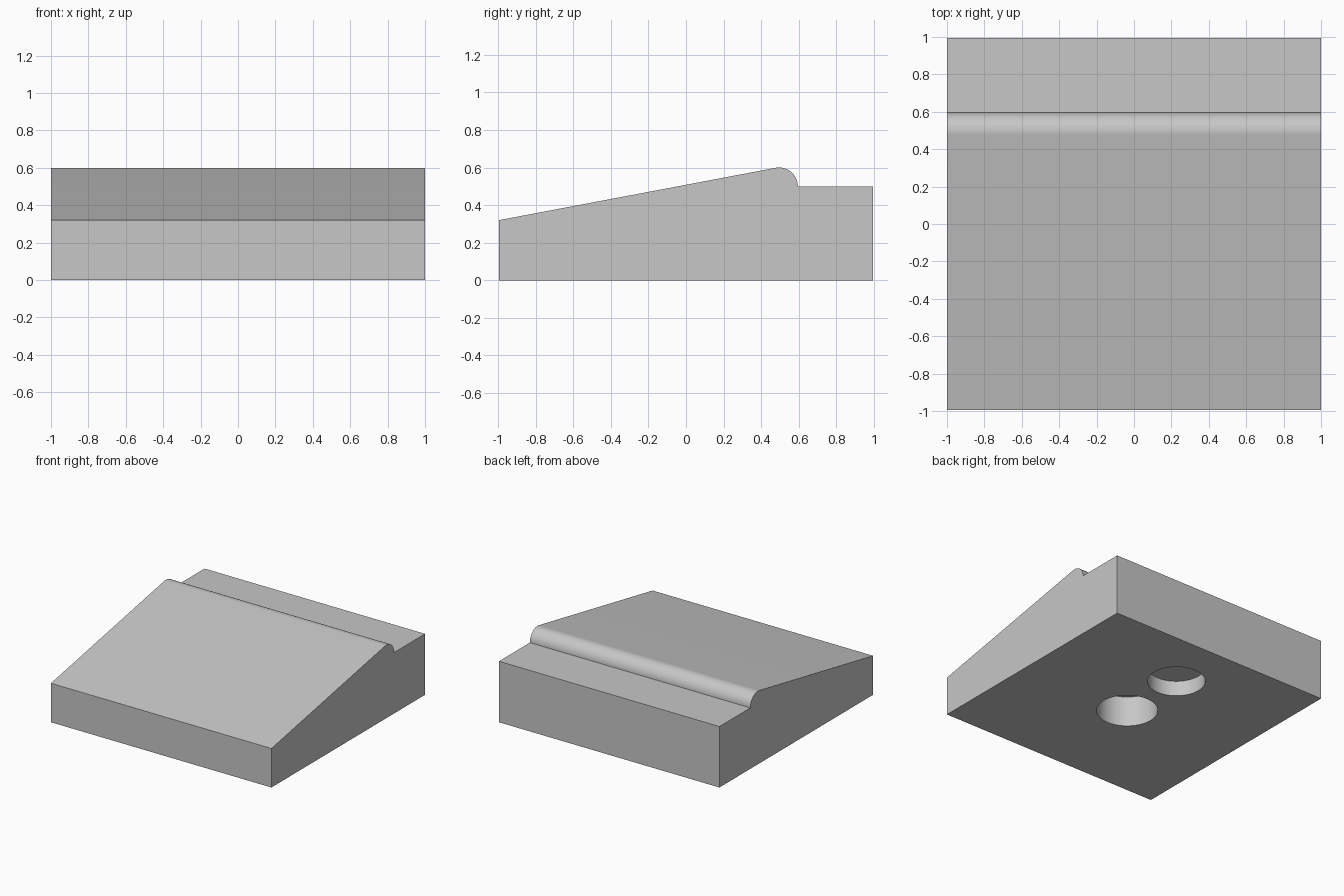
import bpy
import bmesh
import math

cube = bpy.data.objects.get("Cube")
if cube:
    bpy.data.objects.remove(cube, do_unlink=True)

HALF_X, HALF_Y = 1.0, 0.995
FRONT_Z, BACK_Z = 0.32, 0.5
BEAD_Y, BEAD_R = 0.495, 0.1
SLOPE = math.radians(10.7)
BEAD_STEPS = 24

grey = bpy.data.materials.new("light grey")
grey.use_nodes = True
colour = (0.57, 0.57, 0.57, 1)
grey.diffuse_color = colour
grey.node_tree.nodes["Principled BSDF"].inputs["Base Color"].default_value = colour

# Side profile: sloped top running into a rounded bead, then a low back ledge
profile = [(-HALF_Y, 0), (HALF_Y, 0), (HALF_Y, BACK_Z)]
for i in range(BEAD_STEPS + 1):
    a = (math.pi / 2 + SLOPE) * i / BEAD_STEPS
    profile.append((BEAD_Y + BEAD_R * math.cos(a), BACK_Z + BEAD_R * math.sin(a)))
profile.append((-HALF_Y, FRONT_Z))

# Extrude the profile across the width
bm = bmesh.new()
side = bm.faces.new([bm.verts.new((-HALF_X, y, z)) for y, z in profile])
extruded = bmesh.ops.extrude_face_region(bm, geom=[side])["geom"]
moved = [v for v in extruded if isinstance(v, bmesh.types.BMVert)]
bmesh.ops.translate(bm, verts=moved, vec=(2 * HALF_X, 0, 0))
bmesh.ops.recalc_face_normals(bm, faces=bm.faces)
mesh = bpy.data.meshes.new("wedge_block")
bm.to_mesh(mesh)
bm.free()
mesh.materials.append(grey)
block = bpy.data.objects.new("wedge_block", mesh)
bpy.context.collection.objects.link(block)


def drill(y, radius, depth):
    """Cut a round blind hole into the underside."""
    bpy.ops.mesh.primitive_cylinder_add(
        vertices=64, radius=radius, depth=2 * depth, location=(0, y, 0))
    cutter = bpy.context.object
    cutter.name = "hole_cutter"
    cutter.hide_render = True
    cutter.data.materials.append(grey)
    mod = block.modifiers.new("hole", "BOOLEAN")
    mod.operation = "DIFFERENCE"
    mod.solver = "EXACT"
    mod.object = cutter
    bpy.ops.object.select_all(action="DESELECT")
    block.select_set(True)
    bpy.context.view_layer.objects.active = block
    bpy.ops.object.modifier_apply(modifier=mod.name)
    bpy.data.objects.remove(cutter, do_unlink=True)


# Deep middle hole and shallow rear hole
drill(-0.08, 0.23, 0.25)
drill(0.495, 0.217, 0.125)

bpy.ops.object.shade_smooth_by_angle(angle=math.radians(30))
